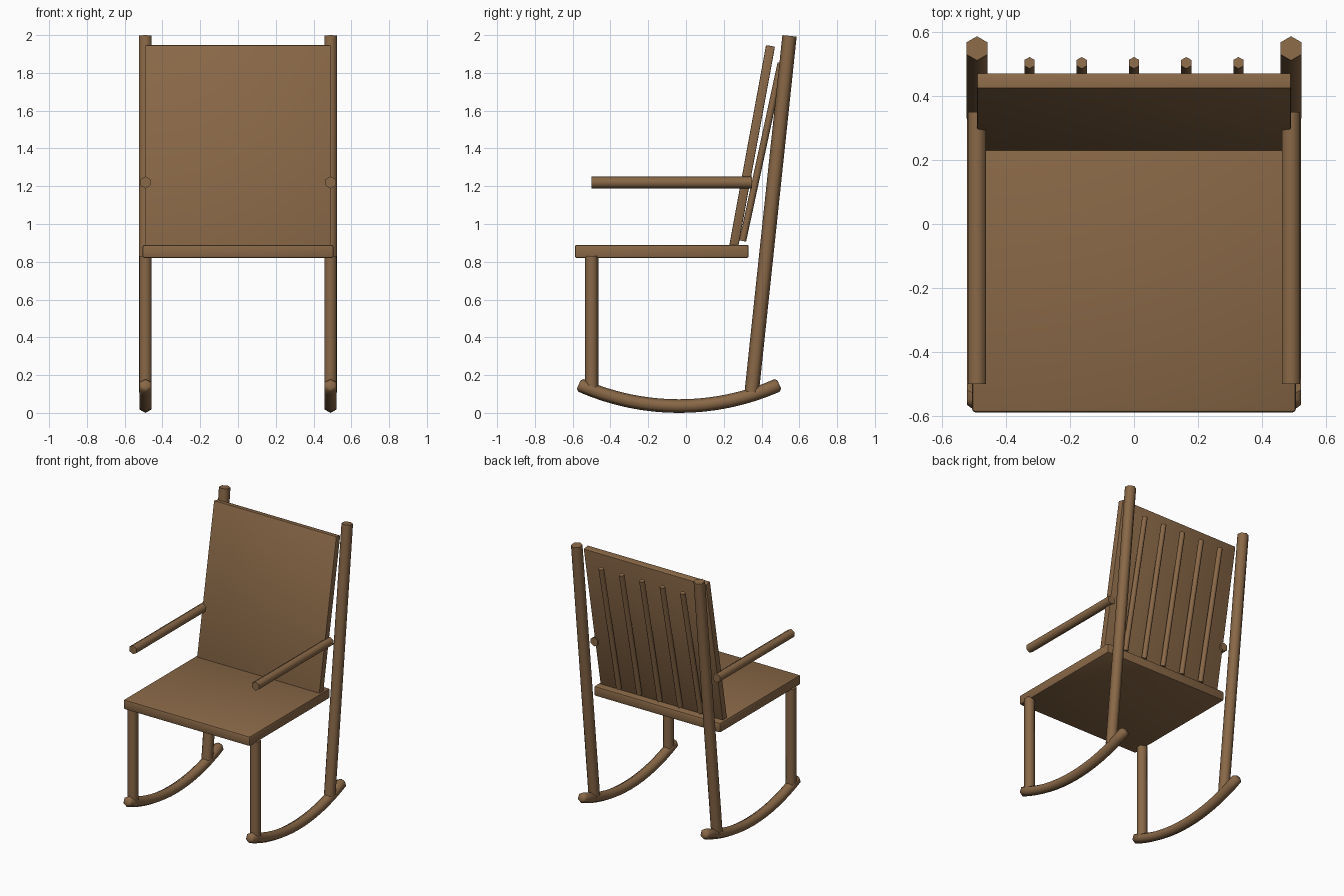
import bpy, bmesh, math
from mathutils import Vector

if "Cube" in bpy.data.objects:
    bpy.data.objects.remove(bpy.data.objects["Cube"], do_unlink=True)

wood = bpy.data.materials.new("brown wood")
wood.use_nodes = True
colour = (0.25, 0.138, 0.063, 1)
wood.diffuse_color = colour
wood.node_tree.nodes["Principled BSDF"].inputs["Base Color"].default_value = colour


def finish(bm, name, angle):
    """Turn a bmesh into a wooden object, smooth below the given angle."""
    bmesh.ops.recalc_face_normals(bm, faces=bm.faces[:])
    mesh = bpy.data.meshes.new(name)
    bm.to_mesh(mesh)
    bm.free()
    mesh.materials.append(wood)
    obj = bpy.data.objects.new(name, mesh)
    bpy.context.collection.objects.link(obj)
    bpy.ops.object.select_all(action="DESELECT")
    obj.select_set(True)
    bpy.context.view_layer.objects.active = obj
    bpy.ops.object.shade_smooth_by_angle(angle=math.radians(angle))
    return obj


def rod(name, x, path, radii):
    """Six-sided rod along (y, z) points, with a corner in the side plane."""
    bm = bmesh.new()
    points = [Vector((x, y, z)) for y, z in path]
    rings = []
    for i, p in enumerate(points):
        along = points[min(i + 1, len(points) - 1)] - points[max(i - 1, 0)]
        side = Vector((1, 0, 0))
        up = along.normalized().cross(side)
        ring = []
        for k in range(6):
            a = math.radians(90 + 60 * k)
            ring.append(bm.verts.new(p + radii[i] * (math.cos(a) * side + math.sin(a) * up)))
        rings.append(ring)
    for a, b in zip(rings, rings[1:]):
        for k in range(6):
            n = (k + 1) % 6
            bm.faces.new((a[k], a[n], b[n], b[k]))
    bm.faces.new(rings[0])
    bm.faces.new(rings[-1])
    return finish(bm, name, 65)


def board(name, size, centre, tilt, bevel):
    """Board with softened edges, leaning back by the tilt."""
    bm = bmesh.new()
    bmesh.ops.create_cube(bm, size=1)
    bmesh.ops.scale(bm, vec=size, verts=bm.verts[:])
    bmesh.ops.bevel(bm, geom=bm.edges[:], offset=bevel, segments=2,
                    profile=0.5, affect="EDGES")
    obj = finish(bm, name, 30)
    obj.location = centre
    obj.rotation_euler.x = -math.radians(tilt)
    return obj


# Seat and leaning back panel
board("seat", (1.01, 0.92, 0.07), (0, -0.128, 0.855), 0, 0.01)
board("back_panel", (0.98, 0.048, 1.09), (0, 0.349, 1.407), 10.4, 0.005)

# Slim spindles behind the panel
for i in range(5):
    rod(f"back_spindle_{i + 1}", (i - 2) * 0.163,
        [(0.30, 0.91), (0.503, 1.852)], [0.0185] * 2)

# Rocker arc with blunted tips
rocker, rocker_radii = [], []
R, steps = 1.29, 16
half = math.asin(0.52 / R)
tip = 0.012 / R
angles = [-half - tip] + [half * (2 * i / steps - 1) for i in range(steps + 1)] + [half + tip]
for a in angles:
    rocker.append((-0.037 + R * math.sin(a), 0.036 + R * (1 - math.cos(a))))
    rocker_radii.append(0.036 if abs(a) < half + tip / 2 else 0.024)

# Legs, arms and rockers on both sides
for side, x in (("right", -0.49), ("left", 0.49)):
    rod(f"{side}_rocker", x, rocker, rocker_radii)
    rod(f"{side}_front_leg", x, [(-0.5, 0.11), (-0.5, 0.83)], [0.036] * 2)
    rod(f"{side}_back_post", x, [(0.348, 0.11), (0.548, 1.996)], [0.038] * 2)
    rod(f"{side}_arm", x, [(-0.5, 1.22), (0.35, 1.22)], [0.032] * 2)
